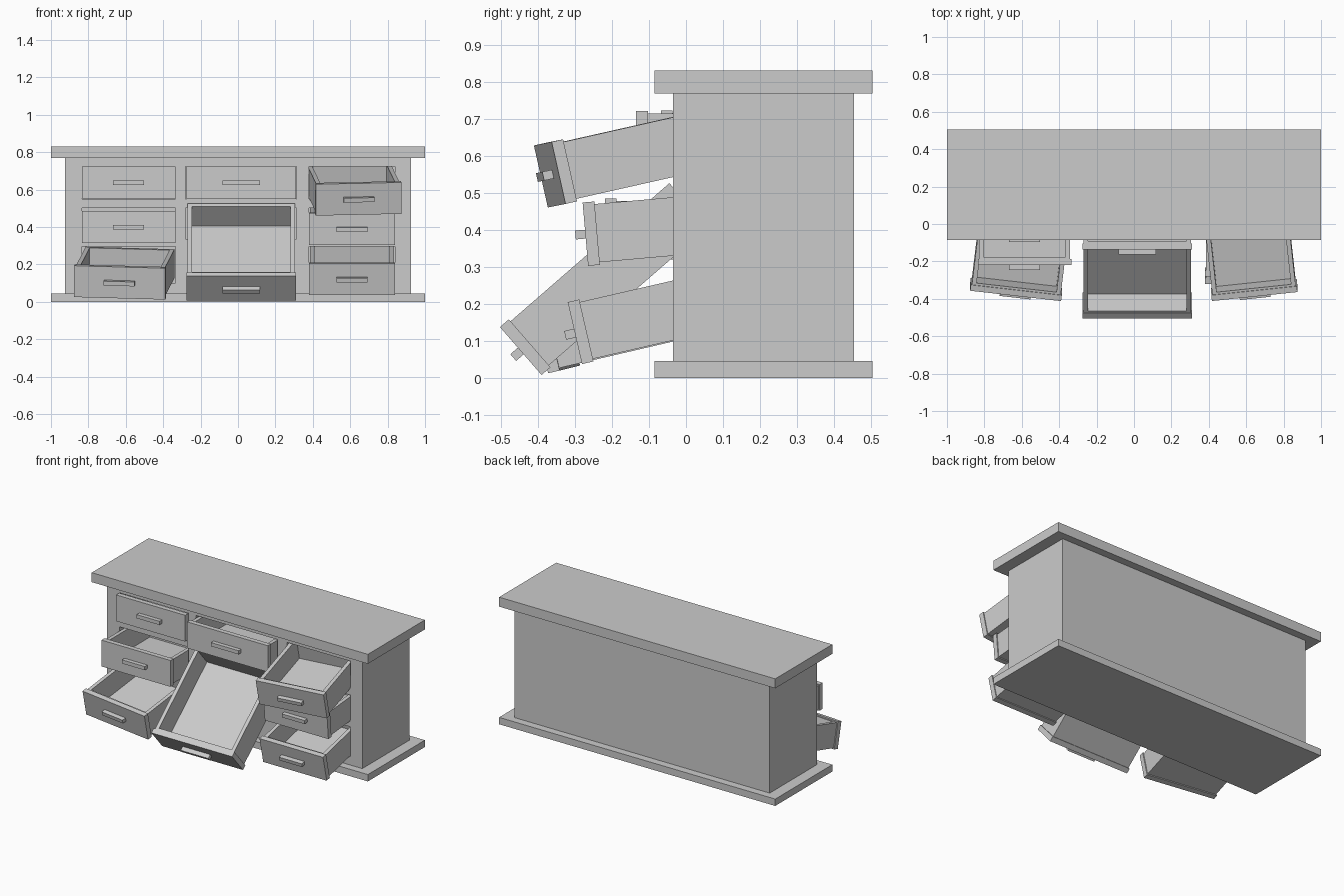
import bpy
import bmesh
from math import radians
from mathutils import Matrix, Vector

if "Cube" in bpy.data.objects:
    bpy.data.objects.remove(bpy.data.objects["Cube"], do_unlink=True)

# One plain grey for the whole piece
grey = bpy.data.materials.new("plain grey")
grey.use_nodes = True
colour = (0.6, 0.6, 0.6, 1)
grey.diffuse_color = colour
grey.node_tree.nodes["Principled BSDF"].inputs["Base Color"].default_value = colour


def boxes(name, spans):
    """Object made of boxes, each given as (x0, x1), (y0, y1), (z0, z1)."""
    bm = bmesh.new()
    for span in spans:
        centre = Vector([(a + b) / 2 for a, b in span])
        size = Vector([b - a for a, b in span])
        matrix = Matrix.Translation(centre) @ Matrix.Diagonal(size.to_4d())
        bmesh.ops.create_cube(bm, size=1, matrix=matrix)
    mesh = bpy.data.meshes.new(name)
    bm.to_mesh(mesh)
    bm.free()
    mesh.materials.append(grey)
    obj = bpy.data.objects.new(name, mesh)
    bpy.context.collection.objects.link(obj)
    return obj


# Top and base slabs
boxes("top_slab", [((-1, 1), (-0.085, 0.505), (0.77, 0.832))])
boxes("base_slab", [((-1, 1), (-0.085, 0.505), (0, 0.045))])

# Cabinet body with a recess for every drawer
right_col, mid_col, left_col = (-0.835, -0.335), (-0.28, 0.312), (0.38, 0.84)
low, middle, high = (0.102, 0.295), (0.337, 0.503), (0.55, 0.725)
recess = (-0.1, 0.43)
cells = [(c, recess, r) for c in (right_col, left_col) for r in (low, middle, high)]
cells += [(mid_col, recess, r) for r in (middle, high)]
body = boxes("cabinet_body", [((-0.925, 0.925), (-0.035, 0.455), (0.045, 0.77))])
cutter = boxes("recess_cutter", cells)
cutter.hide_render = True
cut = body.modifiers.new("recesses", 'BOOLEAN')
cut.operation = 'DIFFERENCE'
cut.solver = 'EXACT'
cut.object = cutter
bpy.context.view_layer.objects.active = body
bpy.ops.object.modifier_apply(modifier=cut.name)
bpy.data.objects.remove(cutter, do_unlink=True)


def drawer(name, width, place, pitch=0, roll=0, yaw=0, length=0.45, grip=0.165):
    """Drawer with its origin at the centre of the front panel's outer face."""
    w, h, t, wall = width / 2, 0.086, 0.032, 0.024
    bw, bh, back = w - 0.006, h - 0.007, t + length
    tray = [((-bw, bw), (t, back), (-bh, -bh + 0.018)),
            ((-bw, -bw + wall), (t, back), (-bh, bh)),
            ((bw - wall, bw), (t, back), (-bh, bh)),
            ((wall - bw, bw - wall), (t, t + 0.012), (-bh, bh)),
            ((wall - bw, bw - wall), (back - wall, back), (-bh, bh))]
    parts = [boxes(name + "_panel", [((-w, w), (0, t), (-h, h))]),
             boxes(name + "_tray", tray),
             boxes(name + "_handle", [((-grip / 2, grip / 2), (-0.027, 0), (-0.012, 0.012))])]
    for part in parts:
        part.location = place
        part.rotation_euler = [radians(a) for a in (pitch, roll, yaw)]


# Right column
drawer("right_top_drawer", 0.5, (-0.585, -0.068, 0.638))
drawer("right_middle_drawer", 0.5, (-0.585, -0.22, 0.4))
drawer("right_bottom_drawer", 0.49, (-0.633, -0.365, 0.103), 13, 1.6, -6.5)

# Centre column
drawer("centre_top_drawer", 0.585, (0.0175, -0.135, 0.637), grip=0.2)
drawer("centre_falling_drawer", 0.585, (0.0175, -0.4475, 0.0725), 41, length=0.57, grip=0.2)

# Left column
drawer("left_top_drawer", 0.46, (0.645, -0.369, 0.55), 12.6, -1.2, 6)
drawer("left_middle_drawer", 0.46, (0.61, -0.2725, 0.389), 5)
drawer("left_bottom_drawer", 0.46, (0.61, -0.301, 0.121), 13)
